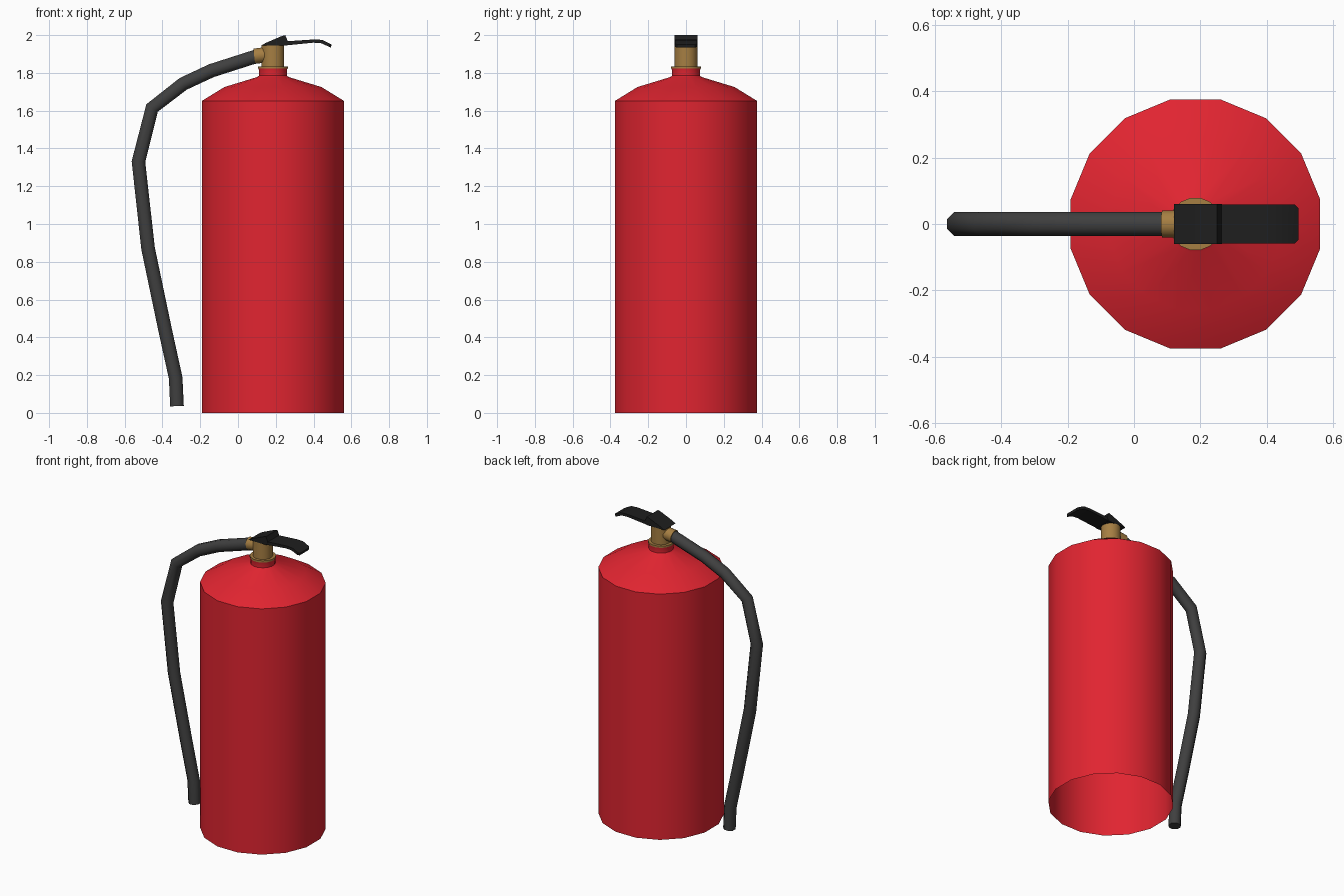
import bpy, bmesh, math
from mathutils import Vector

if "Cube" in bpy.data.objects:
    bpy.data.objects.remove(bpy.data.objects["Cube"])

CX = 0.185  # axis of the tank


def material(name, rgb):
    m = bpy.data.materials.new(name)
    m.diffuse_color = (*rgb, 1)
    m.use_nodes = True
    m.node_tree.nodes["Principled BSDF"].inputs["Base Color"].default_value = m.diffuse_color
    return m


RED = material("red paint", (0.75, 0.018, 0.03))
BRASS = material("brass", (0.38, 0.21, 0.055))
RUBBER = material("dark grey rubber", (0.05, 0.05, 0.05))
BLACK = material("black metal", (0.013, 0.013, 0.013))


def finish(bm, name, mat, angle=40):
    bmesh.ops.recalc_face_normals(bm, faces=bm.faces)
    me = bpy.data.meshes.new(name)
    bm.to_mesh(me)
    bm.free()
    ob = bpy.data.objects.new(name, me)
    bpy.context.collection.objects.link(ob)
    me.materials.append(mat)
    bpy.ops.object.select_all(action='DESELECT')
    ob.select_set(True)
    bpy.context.view_layer.objects.active = ob
    bpy.ops.object.shade_smooth_by_angle(angle=math.radians(angle))
    return ob


def skin(bm, rings, cap_start, cap_end):
    for a, b in zip(rings, rings[1:]):
        n = len(a)
        for i in range(n):
            j = (i + 1) % n
            bm.faces.new((a[i], a[j], b[j], b[i]))
    if cap_start:
        bm.faces.new(rings[0][::-1])
    if cap_end:
        bm.faces.new(rings[-1])


def lathe(name, profile, sides, mat, cap_start=True, cap_end=True):
    """Revolve (radius, height) points, flats facing the axes."""
    bm = bmesh.new()
    rings = []
    for r, z in profile:
        angles = [(i + 0.5) * math.tau / sides for i in range(sides)]
        rings.append([bm.verts.new((CX + r * math.cos(t), r * math.sin(t), z)) for t in angles])
    skin(bm, rings, cap_start, cap_end)
    return finish(bm, name, mat)


def tube(name, path, radius, sides, mat):
    """Sweep a polygon along an (x, z) path with mitred joints."""
    bm = bmesh.new()
    pts = [Vector((x, 0, z)) for x, z in path]
    rings = []
    for k, p in enumerate(pts):
        d0 = (p - pts[max(k - 1, 0)]).normalized()
        d1 = (pts[min(k + 1, len(pts) - 1)] - p).normalized()
        t = (d0 + d1).normalized()
        side = Vector((0, 1, 0))
        up = t.cross(side)
        ring = []
        for i in range(sides):
            a = (i + 0.5) * math.tau / sides
            ring.append(bm.verts.new(p + radius * (math.cos(a) * side + math.sin(a) * up)))
        rings.append(ring)
    skin(bm, rings, True, True)
    return finish(bm, name, mat, 50)


def plate(name, outline, half_width, mat, bevel=0.0):
    """Extrude an (x, z) outline across y."""
    bm = bmesh.new()
    rings = [[bm.verts.new((x, y, z)) for x, z in outline] for y in (-half_width, half_width)]
    skin(bm, rings, True, True)
    if bevel:
        # clip the two corners at the free end
        tip = max(v.co.x for v in bm.verts) - 0.012
        edges = [e for e in bm.edges if all(v.co.x > tip for v in e.verts)
                 and abs(e.verts[0].co.y - e.verts[1].co.y) < 0.001]
        bmesh.ops.bevel(bm, geom=edges, offset=bevel, segments=1, affect='EDGES')
    return finish(bm, name, mat, 30)


# Tank, open underneath, with shoulder and neck
lathe("tank", [(0.383, 0), (0.383, 1.652), (0.262, 1.725), (0.085, 1.778),
               (0.076, 1.785), (0.076, 1.815), (0.08, 1.83)], 16, RED, cap_start=False)

# Brass valve seated in the neck
lathe("valve_flange", [(0.08, 1.822), (0.08, 1.834)], 16, BRASS)
lathe("valve_stem", [(0.061, 1.83), (0.061, 1.946)], 16, BRASS)

# Brass outlet and hose
tube("hose_outlet", [(0.15, 1.896), (0.086, 1.888)], 0.042, 12, BRASS)
tube("hose", [(0.10, 1.889), (0.085, 1.884), (-0.14, 1.812), (-0.29, 1.742), (-0.455, 1.614),
              (-0.527, 1.33), (-0.476, 0.87), (-0.386, 0.44), (-0.33, 0.185),
              (-0.323, 0.036)], 0.039, 8, RUBBER)

# Wedge-shaped head and squeeze lever
plate("handle_head", [(0.12, 1.944), (0.25, 1.944), (0.265, 1.965), (0.25, 2.0), (0.225, 1.992),
                      (0.15, 1.96)], 0.06, BLACK)
plate("squeeze_lever", [(0.24, 1.944), (0.40, 1.960), (0.44, 1.957), (0.492, 1.934), (0.495, 1.95),
                        (0.445, 1.975), (0.40, 1.977), (0.24, 1.966)], 0.058, BLACK, 0.01)
